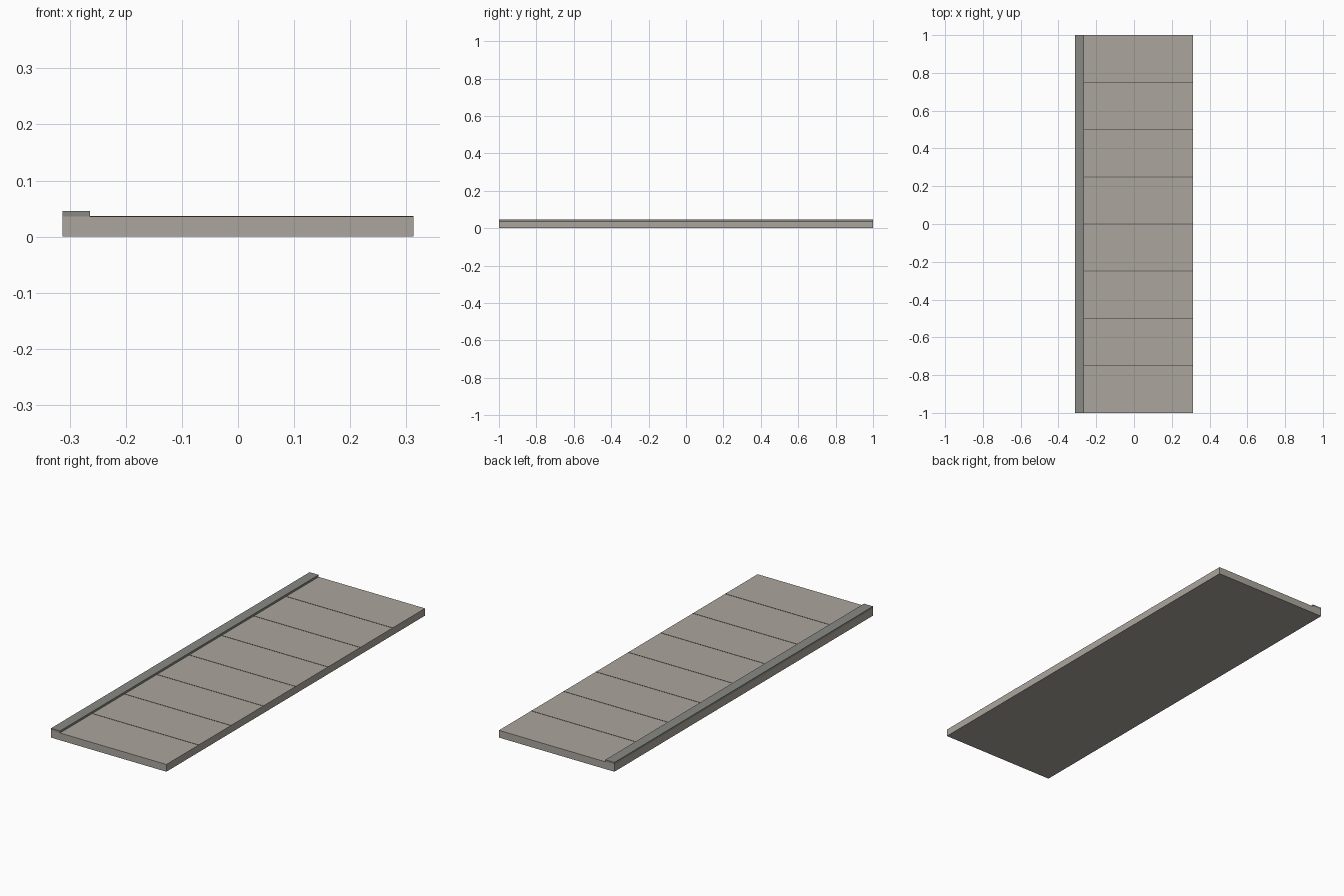
import bpy

if "Cube" in bpy.data.objects:
    bpy.data.objects.remove(bpy.data.objects["Cube"])


def material(name, rgb):
    m = bpy.data.materials.new(name)
    m.diffuse_color = (*rgb, 1)
    m.use_nodes = True
    m.node_tree.nodes["Principled BSDF"].inputs["Base Color"].default_value = m.diffuse_color
    return m


def box(name, x, y, z, mat):
    """Box from (min, max) ranges on each axis."""
    bpy.ops.mesh.primitive_cube_add(
        size=1, location=[(a + b) / 2 for a, b in (x, y, z)])
    ob = bpy.context.object
    ob.name = name
    ob.scale = [b - a for a, b in (x, y, z)]
    bpy.ops.object.transform_apply(location=False, rotation=False, scale=True)
    ob.data.materials.append(mat)
    return ob


HALF_W, HALF_L = 0.3125, 1.0
SLAB_TOP, CURB_TOP, CURB_IN = 0.0355, 0.0455, -0.2635

paving = material("paving", (0.41, 0.38, 0.34))
stone = material("curb_stone", (0.25, 0.25, 0.23))
dark = material("joint", (0.16, 0.15, 0.14))

# Pavement slab
box("pavement_slab", (-HALF_W, HALF_W), (-HALF_L, HALF_L), (0, SLAB_TOP), paving)

# Raised curb along the left edge
box("curb", (-HALF_W, CURB_IN), (-HALF_L, HALF_L), (SLAB_TOP, CURB_TOP), stone)

# Thin joint strips between paving panels
for i in range(-3, 4):
    y = i * 0.25
    box(f"joint_{i + 4}", (CURB_IN, HALF_W), (y - 0.0025, y + 0.0025),
        (SLAB_TOP - 0.001, SLAB_TOP + 0.001), dark)
